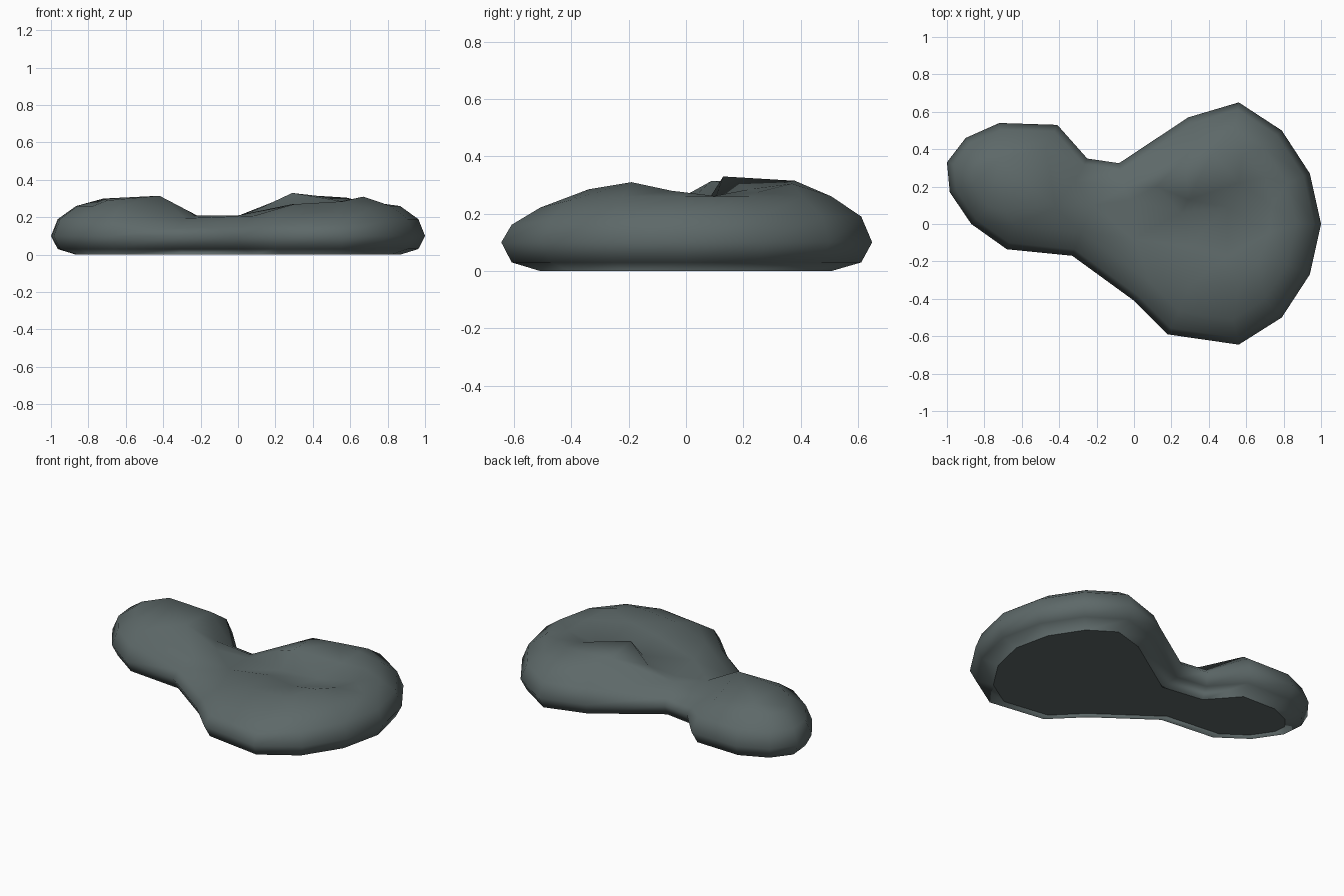
import bpy, bmesh
from mathutils import Vector
from mathutils.geometry import delaunay_2d_cdt

if "Cube" in bpy.data.objects:
    bpy.data.objects.remove(bpy.data.objects["Cube"])

# Plan outline, counter-clockwise pairs with height factor for the shoulders
OUTLINE = [(-1, .33, 1), (-.985, .17, 1), (-.87, 0, 1), (-.68, -.135, 1), (-.33, -.17, .75),
           (0, -.41, .8), (.18, -.59, .85), (.56, -.645, .85), (.79, -.5, .95), (.94, -.27, 1),
           (1, 0, 1), (.94, .27, 1), (.79, .5, 1), (.56, .65, 1), (.29, .57, .95),
           (-.08, .325, .72), (-.25, .35, .72), (-.41, .53, 1), (-.72, .54, 1), (-.9, .46, 1)]
# Side profile: inset, height
PROFILE = [(.13, 0), (.035, .03), (0, .1), (.035, .19), (.13, .26)]
# Relief points of the top surface
TOP = [(-.7, .08, .29), (-.72, .35, .30), (-.42, .35, .315), (-.42, .09, .315),      # small lobe
       (-.22, .1, .21), (-.02, .13, .195), (.25, .06, .22), (.5, .09, .22),          # valley
       (0, -.08, .21), (.29, -.12, .27), (.5, -.17, .275), (.67, -.19, .31),         # front ridge
       (.3, -.33, .27), (.56, -.34, .285), (.72, -.05, .28), (.74, .1, .262),
       (.12, .2, .25), (.29, .13, .33), (.27, .35, .315), (.42, .38, .315),          # back ridge
       (.56, .22, .285), (.58, .37, .305), (.7, .25, .275)]

n = len(OUTLINE)
points = [Vector(p[:2]) for p in OUTLINE]


def inset(i, amount):
    """Move an outline corner inward along its mitre."""
    a = (points[i] - points[i - 1]).normalized()
    b = (points[(i + 1) % n] - points[i]).normalized()
    na, nb = Vector((-a.y, a.x)), Vector((-b.y, b.x))
    m = (na + nb).normalized()
    return points[i] + m * amount / max(m.dot(na), .7)


bm = bmesh.new()

# Rounded sides
rings = []
for amount, z in PROFILE:
    ring = []
    for i in range(n):
        p = inset(i, amount)
        ring.append(bm.verts.new((p.x, p.y, z * OUTLINE[i][2] if z > .1 else z)))
    rings.append(ring)
for lo, hi in zip(rings, rings[1:]):
    for i in range(n):
        j = (i + 1) % n
        bm.faces.new((lo[i], lo[j], hi[j], hi[i]))

# Flat underside
base = bm.faces.new(rings[0][::-1])
bmesh.ops.inset_region(bm, faces=[base], thickness=.03)

# Top with lobes, ridges and hollow
top = rings[-1] + [bm.verts.new(p) for p in TOP]
flat = [v.co.to_2d() for v in top]
out_v, _, out_f, orig, _, _ = delaunay_2d_cdt(flat, [], [list(range(n))], 1, 1e-5)
for f in out_f:
    bm.faces.new([top[orig[k][0]] for k in f])

bmesh.ops.recalc_face_normals(bm, faces=bm.faces)
for f in bm.faces:
    f.smooth = True
mesh = bpy.data.meshes.new("stone")
bm.to_mesh(mesh)
bm.free()
stone = bpy.data.objects.new("stone", mesh)
bpy.context.collection.objects.link(stone)

# Slate colour
mat = bpy.data.materials.new("slate")
mat.diffuse_color = (.11, .14, .14, 1)
mat.use_nodes = True
mat.node_tree.nodes["Principled BSDF"].inputs["Base Color"].default_value = mat.diffuse_color
mesh.materials.append(mat)
